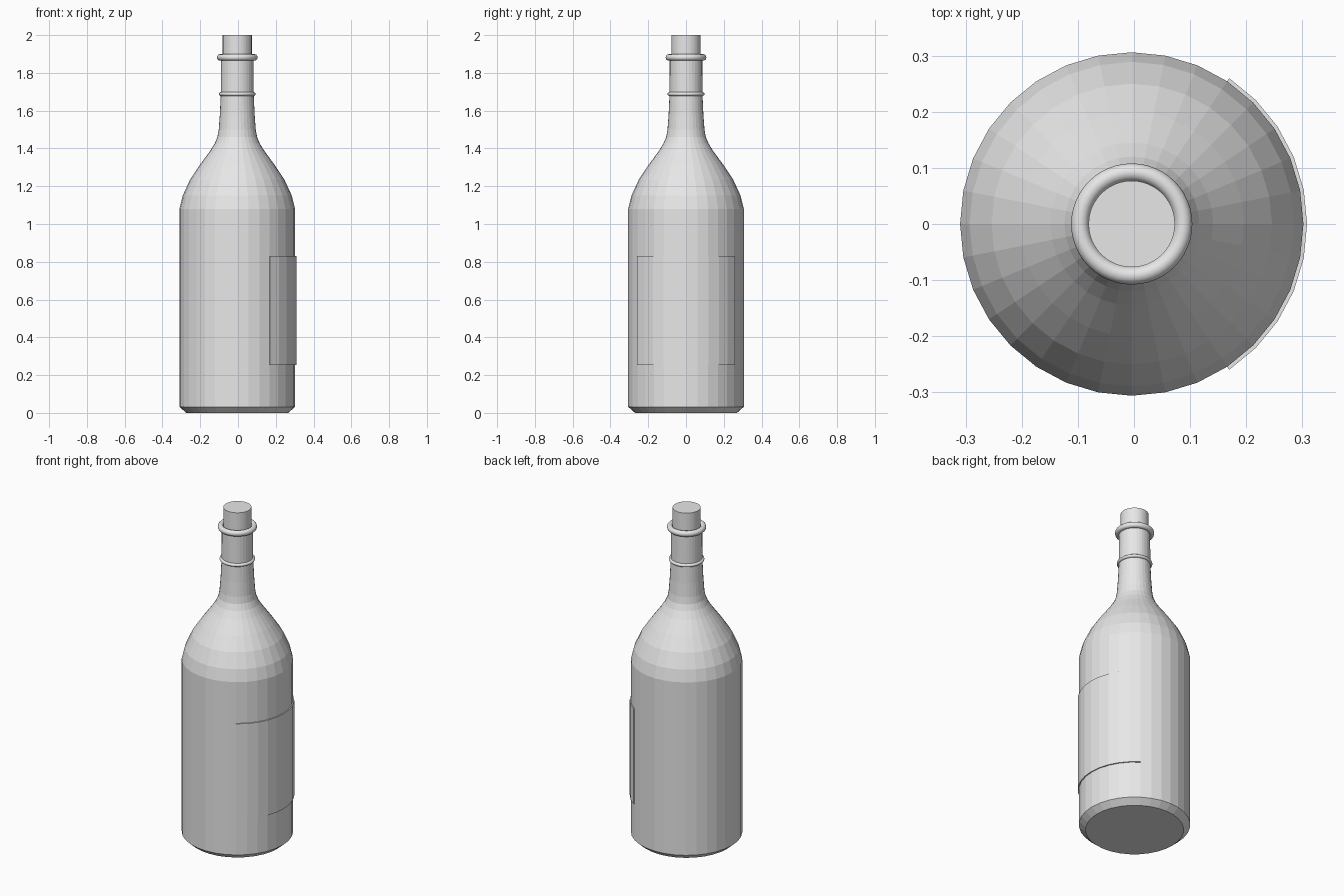
import bpy, math

if "Cube" in bpy.data.objects:
    bpy.data.objects.remove(bpy.data.objects["Cube"])

CX = -0.004          # bottle axis, label makes the model slightly wider on +x
SIDES = 32

grey = bpy.data.materials.new("light_grey")
grey.diffuse_color = (0.8, 0.8, 0.8, 1)
grey.use_nodes = True
grey.node_tree.nodes["Principled BSDF"].inputs["Base Color"].default_value = grey.diffuse_color


def make(name, verts, faces, smooth=False):
    mesh = bpy.data.meshes.new(name)
    mesh.from_pydata(verts, [], faces)
    mesh.materials.append(grey)
    mesh.update()
    for p in mesh.polygons:
        p.use_smooth = smooth
    ob = bpy.data.objects.new(name, mesh)
    bpy.context.collection.objects.link(ob)
    return ob


def lathe(name, profile, n=SIDES, closed=False, smooth=False):
    """Spin (radius, z) points, listed bottom to top on the outside."""
    verts = [(CX + r * math.cos(2 * math.pi * j / n), r * math.sin(2 * math.pi * j / n), z)
             for r, z in profile for j in range(n)]
    k = len(profile)
    faces = []
    for i in range(k if closed else k - 1):
        a, b = i * n, (i + 1) % k * n
        for j in range(n):
            m = (j + 1) % n
            faces.append((a + j, a + m, b + m, b + j))
    if not closed:
        faces.append(tuple(reversed(range(n))))
        faces.append(tuple(range((k - 1) * n, k * n)))
    return make(name, verts, faces, smooth)


def ring(name, radius, tube, z, half_height):
    pts = [(radius + tube * math.cos(t * math.pi / 6),
            z + half_height * math.sin(t * math.pi / 6)) for t in range(12)]
    return lathe(name, pts, 48, closed=True, smooth=True)


# Bottle: chamfered base, straight body, shoulder, neck and open mouth
lathe("bottle", [
    (0.27, 0), (0.306, 0.032), (0.306, 1.08), (0.289, 1.15), (0.25, 1.235),
    (0.20, 1.31), (0.145, 1.385), (0.12, 1.425), (0.105, 1.46), (0.098, 1.50),
    (0.092, 1.58), (0.087, 1.69), (0.086, 1.89), (0.081, 1.89), (0.081, 1.76)])

# Neck ring and lip
ring("neck_ring", 0.086, 0.012, 1.688, 0.010)
ring("lip", 0.092, 0.016, 1.882, 0.017)

# Cork
lathe("cork", [(0.077, 1.77), (0.077, 2.0)], 48)

# Label: thin curved plate wrapped around the +x side
steps, verts, faces = 10, [], []
for i in range(steps + 1):
    a = math.radians((i - steps / 2) * 360 / SIDES)
    for r, z in ((0.304, 0.253), (0.3125, 0.253), (0.3125, 0.83), (0.304, 0.83)):
        verts.append((CX + r * math.cos(a), r * math.sin(a), z))
for i in range(steps):
    for s in range(4):
        t = (s + 1) % 4
        faces.append((4 * i + s, 4 * i + 4 + s, 4 * i + 4 + t, 4 * i + t))
faces += [(0, 1, 2, 3), tuple(4 * steps + s for s in (3, 2, 1, 0))]
make("label", verts, faces)
